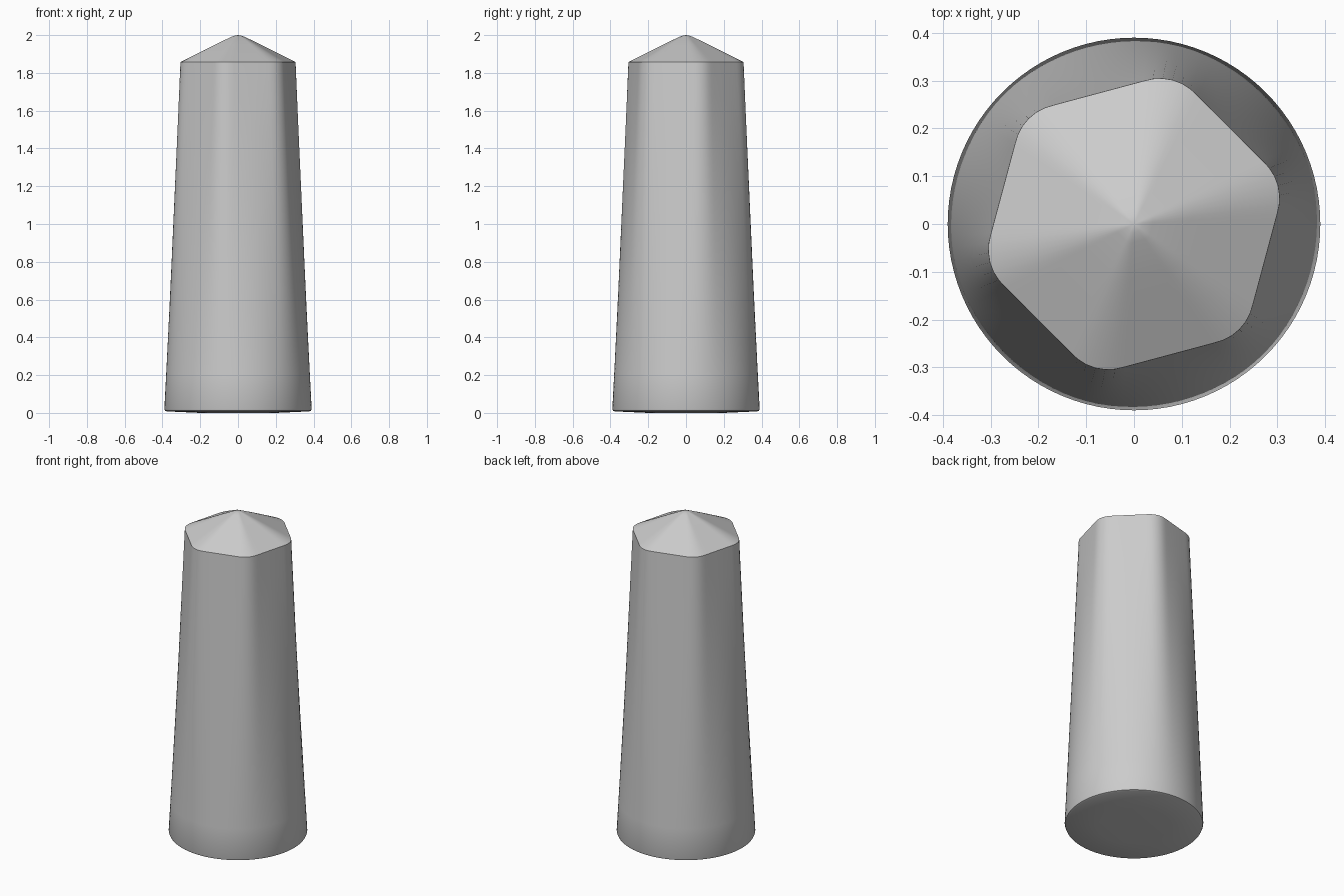
import bpy
import bmesh
from math import sin, cos, tan, radians, sqrt, pi

if "Cube" in bpy.data.objects:
    bpy.data.objects.remove(bpy.data.objects["Cube"], do_unlink=True)

SIDES = 96
BASE_R, BASE_Z = 0.39, 0.02
EAVE_Z, PEAK_Z = 1.857, 2.0
APOTHEM, CORNER_DIST = 0.284, 0.21
FILLET = APOTHEM - CORNER_DIST * cos(pi / 6)


def hexagon_radius(angle):
    """Radius of a rounded hexagon whose flats are centred on 45 degrees + 60k."""
    step = pi / 3
    off = abs((angle - radians(45) + step / 2) % step - step / 2)
    if APOTHEM * tan(off) < CORNER_DIST / 2:
        return APOTHEM / cos(off)
    psi = pi / 6 - off
    return CORNER_DIST * cos(psi) + sqrt(FILLET ** 2 - (CORNER_DIST * sin(psi)) ** 2)


def add_ring(bm, z, radius):
    angles = [2 * pi * i / SIDES for i in range(SIDES)]
    return [bm.verts.new((radius(a) * cos(a), radius(a) * sin(a), z)) for a in angles]


def wall_ring(bm, t):
    z = BASE_Z + (EAVE_Z - BASE_Z) * t
    return add_ring(bm, z, lambda a: BASE_R * (1 - t) + hexagon_radius(a) * t)


bm = bmesh.new()

# Slightly rounded underside
rings = [add_ring(bm, z, lambda a, r=r: r)
         for z, r in ((0, 0.2), (0.008, 0.378), (0.012, 0.387))]

# Tapering wall: round at the base, hexagonal at the eave
rings += [wall_ring(bm, i / 10) for i in range(11)]

# Shallow six-sided roof with a blunt tip
for scale, z in ((0.7, 1.903), (0.4, 1.949), (0.13, 1.989), (0.06, 1.997)):
    rings.append(add_ring(bm, z, lambda a, s=scale: s * hexagon_radius(a)))

# Skin the rings and close both ends
for low, high in zip(rings, rings[1:]):
    for i in range(SIDES):
        j = (i + 1) % SIDES
        bm.faces.new((low[i], low[j], high[j], high[i]))
peak = bm.verts.new((0, 0, PEAK_Z))
for i in range(SIDES):
    bm.faces.new((rings[-1][i], rings[-1][(i + 1) % SIDES], peak))
bm.faces.new(list(reversed(rings[0])))
bmesh.ops.recalc_face_normals(bm, faces=bm.faces[:])

mesh = bpy.data.meshes.new("tapered_post")
bm.to_mesh(mesh)
bm.free()
post = bpy.data.objects.new("tapered_post", mesh)
bpy.context.collection.objects.link(post)

# Plain grey finish
grey = bpy.data.materials.new("light_grey")
grey.use_nodes = True
colour = (0.6, 0.6, 0.6, 1)
grey.diffuse_color = colour
grey.node_tree.nodes["Principled BSDF"].inputs["Base Color"].default_value = colour
mesh.materials.append(grey)

# Smooth shading with a crisp eave
bpy.ops.object.select_all(action="DESELECT")
post.select_set(True)
bpy.context.view_layer.objects.active = post
bpy.ops.object.shade_smooth_by_angle(angle=radians(35))
